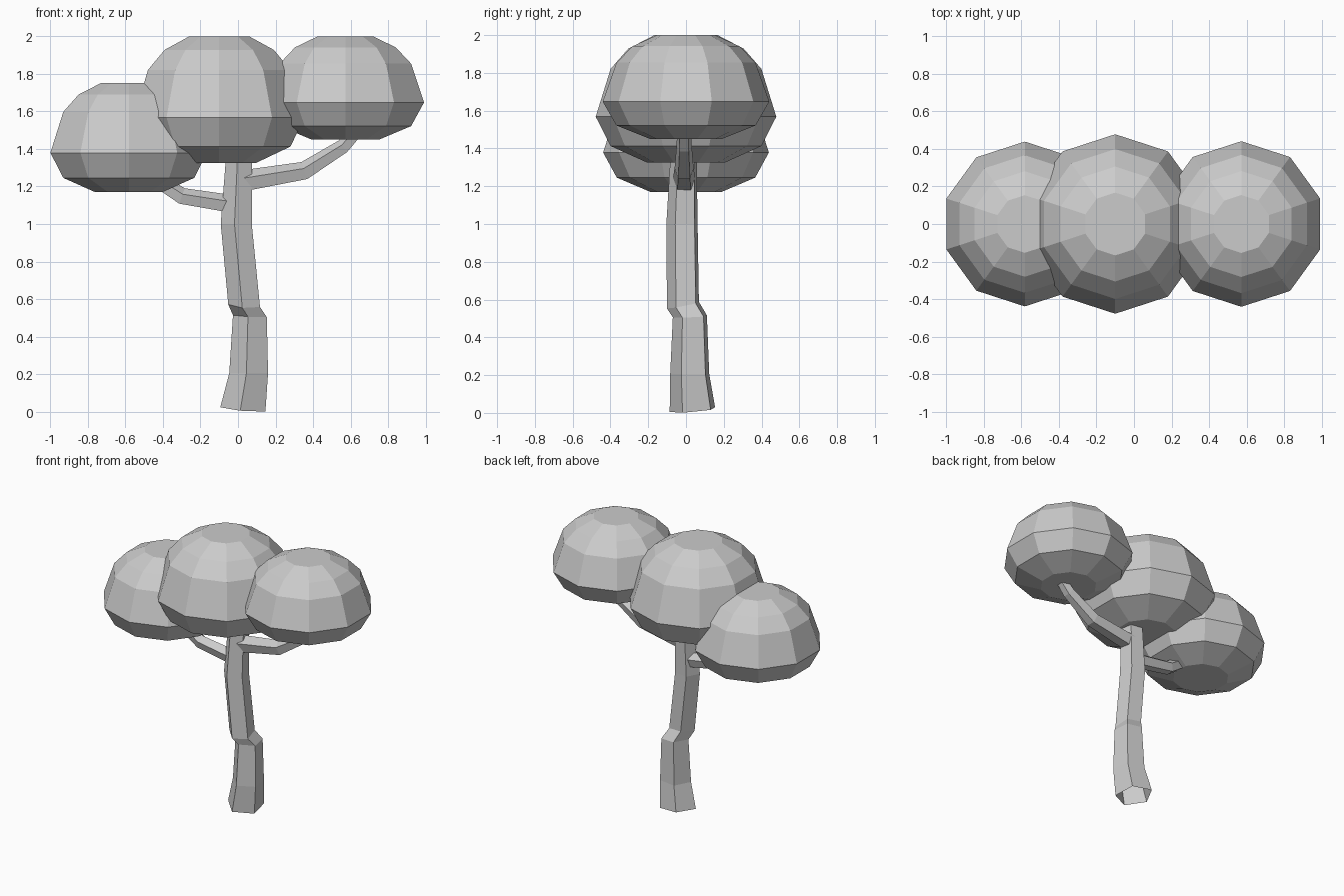
import bpy
from math import sin, cos, pi, radians
from mathutils import Vector

if "Cube" in bpy.data.objects:
    bpy.data.objects.remove(bpy.data.objects["Cube"])


def loft(name, rings, cap_start=True, cap_end=True):
    """Skin a list of equal-length vertex rings with flat quads."""
    n = len(rings[0])
    verts = [v for ring in rings for v in ring]
    faces = [(k * n + i, k * n + (i + 1) % n, (k + 1) * n + (i + 1) % n, (k + 1) * n + i)
             for k in range(len(rings) - 1) for i in range(n)]
    if cap_start:
        faces.append(tuple(reversed(range(n))))
    if cap_end:
        faces.append(tuple(range(len(verts) - n, len(verts))))
    mesh = bpy.data.meshes.new(name)
    mesh.from_pydata(verts, [], faces)
    obj = bpy.data.objects.new(name, mesh)
    bpy.context.collection.objects.link(obj)
    return obj


def circle(x, y, z, r, n, phase, tilt=(0, 0)):
    ring = []
    for i in range(n):
        a = phase + 2 * pi * i / n
        dx, dy = r * cos(a), r * sin(a)
        ring.append((x + dx, y + dy, z + dx * tilt[0] + dy * tilt[1]))
    return ring


# Foliage: ten-sided domes sharing one profile (radius share, height share)
dome = [(0.43, 0), (0.835, 0.13), (1, 0.36), (0.835, 0.735), (0.64, 0.893), (0.35, 1)]


def foliage(name, x, r, z0, z1):
    loft(name, [circle(x, 0, z0 + h * (z1 - z0), r * s, 10, pi / 2) for s, h in dome])


foliage("foliage_centre", -0.10, 0.478, 1.325, 2.00)
foliage("foliage_right", 0.572, 0.441, 1.45, 2.00)
foliage("foliage_left", -0.582, 0.439, 1.17, 1.752)

# Trunk: crooked five-sided tube, open at the ground (x, y, z, radius, tilt)
trunk = [
    (0.032, 0.040, 0.015, 0.128, (-0.08, 0.09)),
    (0.062, 0.025, 0.205, 0.110, (0, 0)),
    (0.068, 0.025, 0.510, 0.096, (-0.05, 0.05)),
    (0.037, -0.012, 0.570, 0.090, (-0.05, 0.20)),
    (-0.005, -0.017, 1.000, 0.088, (0, 0)),
    (0.008, -0.010, 1.330, 0.075, (0, 0)),
    (0.012, -0.010, 1.420, 0.070, (0, 0)),
]
loft("trunk", [circle(x, y, z, r, 5, radians(-99), t) for x, y, z, r, t in trunk],
     cap_start=False)


# Branches: five-sided tubes bent in the xz plane, ridge on top
def branch(name, path, y):
    pts = [Vector((x, y, z)) for x, z, r in path]
    rings = []
    for k, p in enumerate(pts):
        t = (pts[min(k + 1, len(pts) - 1)] - pts[max(k - 1, 0)]).normalized()
        side = Vector((0, 1, 0))
        up = t.cross(side)
        if up.z < 0:
            up, side = -up, -side
        r = path[k][2]
        rings.append([p + r * (cos(2 * pi * i / 5) * up - sin(2 * pi * i / 5) * side)
                      for i in range(5)])
    loft(name, rings)


branch("branch_right", [(0.03, 1.225, 0.062), (0.355, 1.28, 0.053),
                        (0.56, 1.41, 0.042), (0.64, 1.50, 0.038)], -0.01)
branch("branch_left", [(-0.05, 1.105, 0.052), (-0.30, 1.145, 0.048),
                       (-0.46, 1.25, 0.042)], 0.0)
